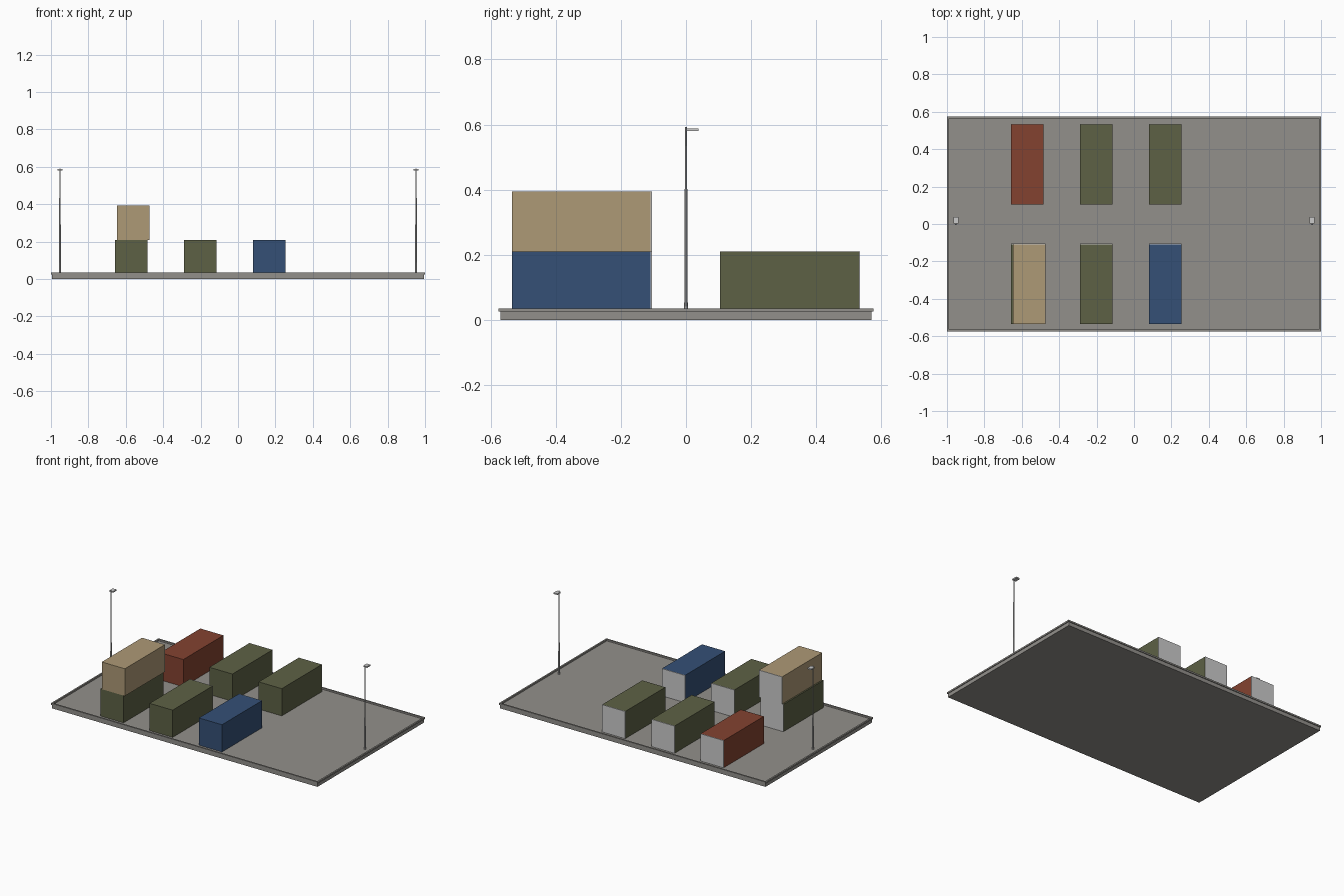
import bpy

if "Cube" in bpy.data.objects:
    bpy.data.objects.remove(bpy.data.objects["Cube"])

PAD_TOP = 0.025
PAD_X, PAD_Y = 0.995, 0.57             # half sizes of the slab
CW, CL, CH = 0.173, 0.43, 0.1845       # container width, length, height


def material(name, rgb):
    m = bpy.data.materials.new(name)
    m.diffuse_color = (*rgb, 1)
    m.use_nodes = True
    m.node_tree.nodes["Principled BSDF"].inputs["Base Color"].default_value = m.diffuse_color
    return m


CONCRETE = material("concrete", (0.29, 0.28, 0.26))
OLIVE = material("olive", (0.11, 0.12, 0.06))
BLUE = material("blue", (0.035, 0.08, 0.18))
RUST = material("rust", (0.23, 0.055, 0.03))
TAN = material("tan", (0.42, 0.32, 0.18))


def box(name, centre, size, mat=None):
    bpy.ops.mesh.primitive_cube_add(size=1, location=centre)
    ob = bpy.context.object
    ob.name = name
    ob.scale = size
    bpy.ops.object.transform_apply(location=False, rotation=False, scale=True)
    if mat:
        ob.data.materials.append(mat)
    return ob


# Concrete slab
box("slab", (0, 0, PAD_TOP / 2), (2 * PAD_X, 2 * PAD_Y, PAD_TOP), CONCRETE)

# Low curb running round the slab edge
CURB = 0.0105
for side, s in (("left", -1), ("right", 1)):
    box(f"curb_{side}", (s * PAD_X, 0, PAD_TOP + CURB / 2),
        (CURB, 2 * PAD_Y + CURB, CURB), CONCRETE)
for side, s in (("front", -1), ("back", 1)):
    box(f"curb_{side}", (0, s * PAD_Y, PAD_TOP + CURB / 2),
        (2 * PAD_X - CURB, CURB, CURB), CONCRETE)


# Shipping container: coloured body with a grey door panel on the back end
def container(name, x, y, level, mat):
    z = PAD_TOP + CH * (level + 0.5)
    door = 0.004
    box(f"{name}_body", (x, y - door / 2, z), (CW, CL - door, CH), mat)
    box(f"{name}_doors", (x, y + (CL - door) / 2, z), (CW, door, CH))


COLUMNS = (-0.570, -0.202, 0.168)
ROWS = (("front", -0.32, (OLIVE, OLIVE, BLUE)),
        ("back", 0.32, (RUST, OLIVE, OLIVE)))
for row, y, mats in ROWS:
    for i, (x, mat) in enumerate(zip(COLUMNS, mats), 1):
        container(f"container_{row}_{i}", x, y, 0, mat)
container("container_stacked", -0.560, -0.32, 1, TAN)

# Tapered lamp posts with flat lamp heads
for side, s in (("left", -1), ("right", 1)):
    x = s * 0.952
    top = 0.592
    bpy.ops.mesh.primitive_cone_add(
        vertices=8, radius1=0.0055, radius2=0.003, depth=top - PAD_TOP,
        location=(x, 0, (top + PAD_TOP) / 2))
    post = bpy.context.object
    post.name = f"lamp_post_{side}"
    box(f"lamp_head_{side}", (x, 0.020, 0.584), (0.028, 0.037, 0.0085))
